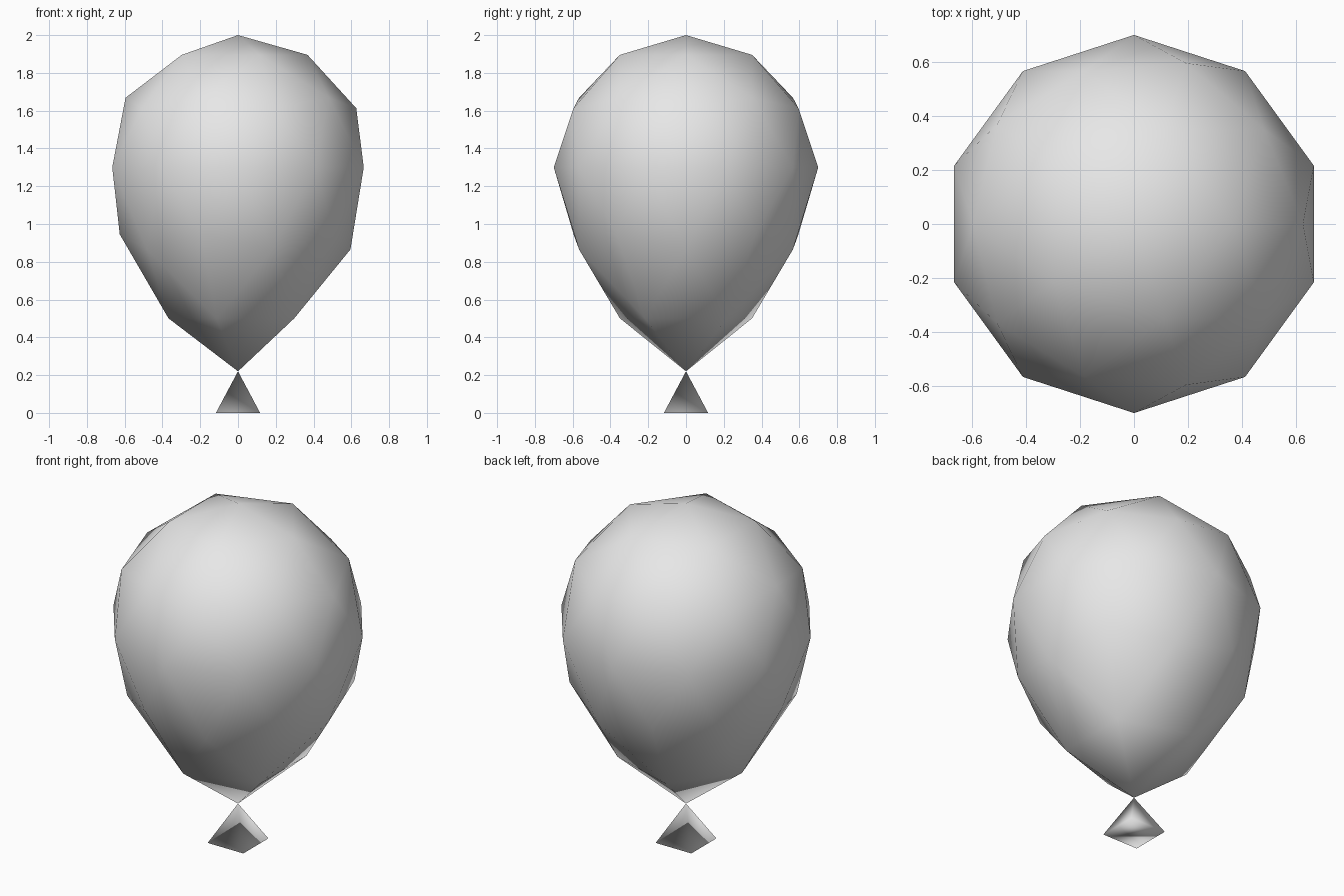
import bpy
import bmesh
from mathutils import Vector

# Remove the default cube
cube = bpy.data.objects.get("Cube")
if cube:
    bpy.data.objects.remove(cube, do_unlink=True)

RADIUS = 0.7
CENTRE_Z = 1.3
TIP_Z = 0.22
KNOT_HALF = 0.117

# Plain grey rubber
grey = bpy.data.materials.new("light_grey")
grey.use_nodes = True
colour = (0.8, 0.8, 0.8, 1.0)
grey.diffuse_color = colour
grey.node_tree.nodes["Principled BSDF"].inputs["Base Color"].default_value = colour

bm = bmesh.new()

# Balloon body: low-poly ball with its lower end pulled down to a point
bmesh.ops.create_icosphere(bm, subdivisions=2, radius=RADIUS)
bottom = Vector((0, 0, -RADIUS))
pull = CENTRE_Z - RADIUS - TIP_Z
reach = RADIUS * 1.18
tip = min(bm.verts, key=lambda v: v.co.z)
for v in bm.verts:
    falloff = max(0.0, 1 - (v.co - bottom).length / reach)
    v.co.z += CENTRE_Z - pull * falloff

# Knot: square pyramid hanging from the tip of the body
corners = [bm.verts.new((x * KNOT_HALF, y * KNOT_HALF, 0))
           for x, y in ((-1, -1), (1, -1), (1, 1), (-1, 1))]
for i, corner in enumerate(corners):
    bm.faces.new((corner, corners[(i + 1) % 4], tip))
bm.faces.new(corners[::-1])

# Smooth shading over the whole surface
for face in bm.faces:
    face.smooth = True

mesh = bpy.data.meshes.new("balloon_with_knot")
bm.to_mesh(mesh)
bm.free()
mesh.materials.append(grey)
balloon = bpy.data.objects.new("balloon_with_knot", mesh)
bpy.context.collection.objects.link(balloon)
